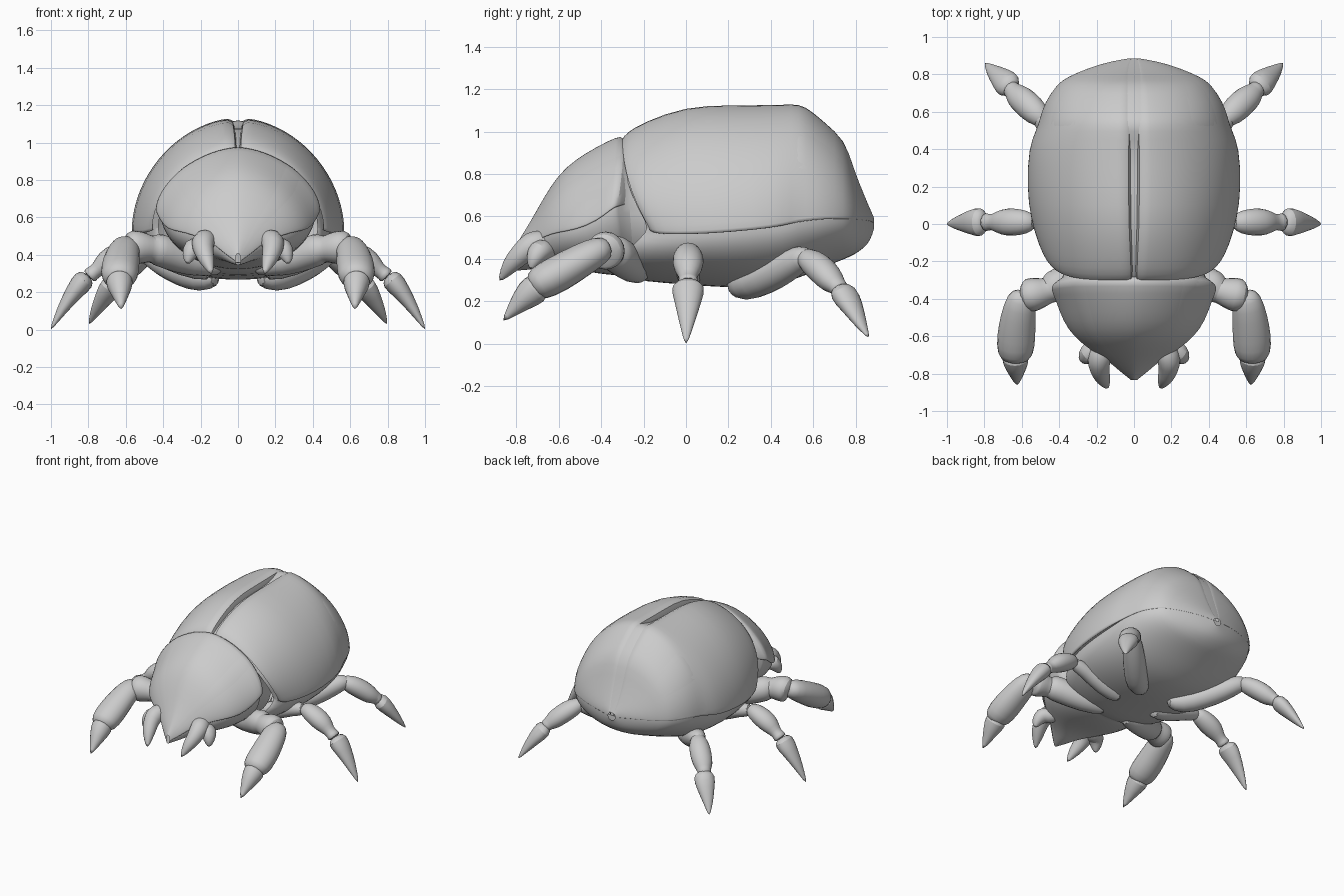
import bpy, bmesh, math
from mathutils import Vector

if "Cube" in bpy.data.objects:
    bpy.data.objects.remove(bpy.data.objects["Cube"])

grey = bpy.data.materials.new("plain grey")
grey.use_nodes = True
COLOUR = (0.6, 0.6, 0.6, 1)
grey.diffuse_color = COLOUR
grey.node_tree.nodes["Principled BSDF"].inputs["Base Color"].default_value = COLOUR


def loft(name, rings, closed=False, caps=False, angle=50):
    """Skin a row of point rings and mirror the result to the other side."""
    bm = bmesh.new()
    rows = [[bm.verts.new(p) for p in ring] for ring in rings]
    n = len(rows[0])
    for a, b in zip(rows, rows[1:]):
        for i in range(n if closed else n - 1):
            j = (i + 1) % n
            bm.faces.new((a[i], a[j], b[j], b[i]))
    if caps:
        bm.faces.new(rows[0])
        bm.faces.new(rows[-1])
    bmesh.ops.recalc_face_normals(bm, faces=bm.faces)
    # turn open shells outward
    widest = max(bm.faces, key=lambda f: f.calc_center_median().x)
    if not closed and widest.normal.x < 0:
        bmesh.ops.reverse_faces(bm, faces=bm.faces)
    mesh = bpy.data.meshes.new(name)
    bm.to_mesh(mesh)
    bm.free()
    mesh.materials.append(grey)
    ob = bpy.data.objects.new(name, mesh)
    bpy.context.collection.objects.link(ob)
    ob.modifiers.new("mirror", 'MIRROR').use_clip = True
    smooth = ob.modifiers.new("smooth", 'SUBSURF')
    smooth.levels = smooth.render_levels = 1
    bpy.ops.object.select_all(action='DESELECT')
    bpy.context.view_layer.objects.active = ob
    ob.select_set(True)
    bpy.ops.object.shade_smooth_by_angle(angle=math.radians(angle))
    return ob


def quarter(steps, power):
    turn = [i / steps * math.pi / 2 for i in range(steps + 1)]
    return [(math.sin(t) ** power, max(math.cos(t), 0) ** power) for t in turn]


def shell(name, rows, gap, lip, power=1.08):
    """Domed cover: inner seam wall, arched back and turned-in rim."""
    rings = []
    for y, w, top, rim, bottom, shear in rows:
        g = min(gap, w / 2) if y > -0.1 else gap * 0.35
        edge = lip if y < 0.45 else lip * 0.3
        ring = [(g, y, max(top - 0.1, rim))] if gap else []
        for s, c in quarter(10, power):
            ring.append((g + (w - g) * s, y + shear * (1 - c) ** 2, rim + (top - rim) * c))
        ring.append((w * 0.99, y + shear, rim - edge * 0.3))
        ring.append((w * (1 - edge * 3), y + shear, rim + edge * 0.5))
        rings.append(ring)
    return loft(name, rings)


def body(name, rows, inset):
    """Solid body filling a cover and rounding off below it, flush at the tail."""
    rings = []
    for y, w, top, rim, bottom, shear in rows:
        k = inset if y < 0.45 else inset * 0.2
        w, top = w * (1 - k), top - k * 1.2 * (top - rim)
        arc = quarter(8, 1.0)
        ring = [(w * s, y + shear * (1 - c) ** 2, rim + (top - rim) * c) for s, c in arc]
        ring += [(w * s, y + shear * (1 - c) ** 2, rim - (rim - bottom) * c)
                 for s, c in arc[-2::-1]]
        rings.append(ring)
    return loft(name, rings)


def limb(name, path, sides=10, flat=1.0):
    """Tube through (x, y, z, radius) stations, mirrored as a pair."""
    pts = [Vector(p[:3]) for p in path]
    rings = []
    for i, p in enumerate(pts):
        d = (pts[min(i + 1, len(pts) - 1)] - pts[max(i - 1, 0)]).normalized()
        u = d.cross(Vector((0, 0, 1))).normalized()
        v = u.cross(d)
        turn = [2 * math.pi * k / sides for k in range(sides)]
        rings.append([p + path[i][3] * (u * math.cos(t) + v * flat * math.sin(t)) for t in turn])
    return loft(name, rings, closed=True, caps=True)


# Wing covers and abdomen: y, half width, top, rim, bottom, rim shift
back = [(-.30, .46, .97, .54, .34, .13), (-.28, .48, 1.0, .53, .32, .12),
        (-.2, .51, 1.05, .52, .29, .09), (0, .555, 1.125, .52, .28, .03),
        (.2, .575, 1.13, .53, .26, 0), (.41, .565, 1.13, .55, .27, 0),
        (.5, .525, 1.135, .57, .30, 0), (.56, .505, 1.13, .58, .32, 0),
        (.65, .48, 1.05, .59, .36, 0), (.75, .41, .965, .59, .40, 0),
        (.785, .36, .84, .59, .415, 0), (.84, .23, .70, .585, .45, 0),
        (.87, .12, .63, .58, .49, 0), (.885, .03, .595, .57, .54, 0)]
shell("wing_covers", back, .016, .035)
body("abdomen", back, .07)

# Thorax shield with head tip, and the solid part under it
front = [(-.27, .39, .93, .66, .32, -.02), (-.295, .44, .975, .65, .32, -.03),
         (-.32, .445, .98, .64, .32, -.03), (-.42, .415, .93, .58, .33, 0),
         (-.52, .38, .87, .54, .35, 0), (-.6, .325, .80, .53, .36, 0),
         (-.67, .24, .69, .51, .36, 0), (-.73, .14, .58, .47, .35, 0),
         (-.78, .085, .50, .42, .345, 0), (-.835, .015, .41, .37, .345, 0)]
shell("thorax_shield", front, 0, .03, 1.18)
body("thorax", [(-.12, .38, .9, .58, .29, 0)] + front, .05)

# Jaws and feelers
limb("jaw", [(.13, -.60, .46, .05), (.17, -.67, .48, .065), (.19, -.73, .47, .07),
             (.185, -.78, .42, .055), (.165, -.83, .37, .045), (.14, -.88, .295, .008)])
limb("feeler", [(.15, -.62, .43, .04), (.21, -.67, .44, .06), (.245, -.695, .44, .06),
                (.265, -.72, .39, .04), (.27, -.73, .35, .01)])

# Front legs: thigh, shin, claw
limb("front_thigh", [(.06, -.20, .33, .05), (.25, -.25, .36, .085), (.40, -.32, .42, .095),
                     (.44, -.345, .43, .09), (.46, -.355, .43, .07), (.49, -.365, .435, .085),
                     (.55, -.38, .44, .10), (.58, -.385, .44, .09), (.60, -.39, .43, .04)])
limb("front_shin", [(.59, -.36, .46, .04), (.60, -.39, .45, .085), (.62, -.50, .39, .10),
                    (.63, -.60, .33, .11), (.635, -.70, .28, .105), (.635, -.73, .26, .06)],
     flat=.85)
limb("front_claw", [(.635, -.68, .28, .05), (.635, -.71, .26, .085), (.63, -.77, .21, .06),
                    (.625, -.865, .105, .006)])

# Middle legs
limb("middle_thigh", [(.12, .02, .30, .06), (.30, .01, .35, .07), (.46, .01, .41, .05),
                      (.56, .01, .43, .05)])
limb("middle_shin", [(.53, .01, .44, .04), (.57, .01, .43, .065), (.64, .01, .40, .08),
                     (.71, .01, .36, .075), (.75, .01, .32, .045), (.78, .01, .30, .045),
                     (.80, .01, .28, .06)], flat=.9)
limb("middle_claw", [(.80, .01, .29, .04), (.82, .01, .27, .09), (.87, .01, .21, .07),
                     (.94, .005, .11, .042), (1.003, 0, -.003, .006)], flat=.75)

# Rear legs
limb("rear_thigh", [(.10, .22, .28, .05), (.20, .27, .275, .085), (.30, .37, .31, .085),
                    (.40, .47, .36, .08), (.48, .55, .41, .065), (.52, .58, .41, .04)])
limb("rear_shin", [(.47, .54, .42, .04), (.52, .59, .39, .075), (.58, .65, .34, .08),
                   (.63, .69, .29, .07), (.65, .715, .27, .045), (.67, .73, .25, .055)], flat=.9)
limb("rear_claw", [(.65, .72, .27, .04), (.67, .74, .24, .085), (.71, .78, .18, .065),
                   (.76, .82, .10, .038), (.797, .862, .027, .005)], flat=.75)
